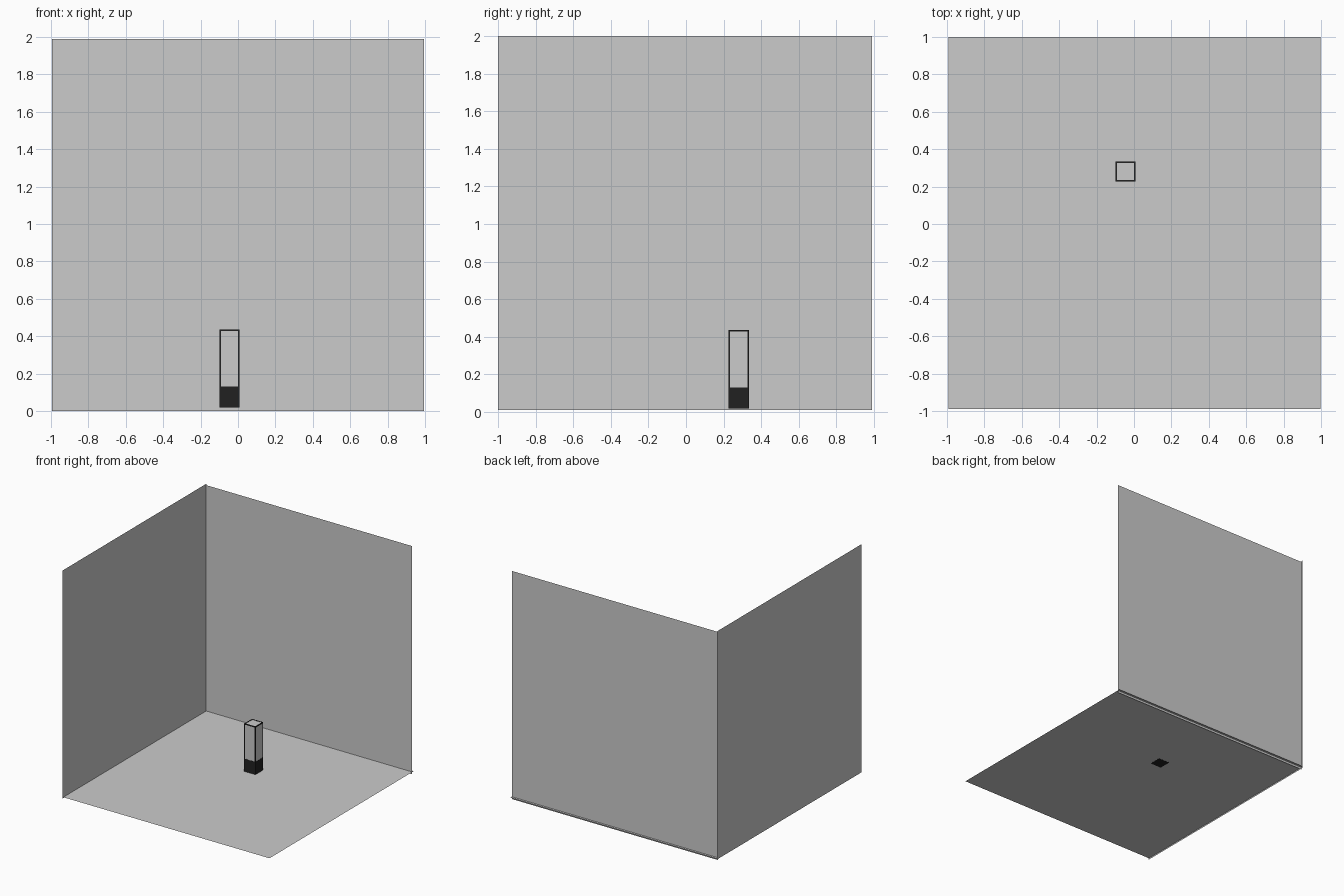
import bpy, bmesh
from mathutils import Vector

if "Cube" in bpy.data.objects:
    bpy.data.objects.remove(bpy.data.objects["Cube"])


def obj_from(bm, name, mat=None):
    me = bpy.data.meshes.new(name)
    bm.to_mesh(me)
    bm.free()
    ob = bpy.data.objects.new(name, me)
    bpy.context.collection.objects.link(ob)
    if mat:
        me.materials.append(mat)
    return ob


def add_box(bm, lo, hi):
    lo, hi = Vector(lo), Vector(hi)
    verts = bmesh.ops.create_cube(bm, size=1)["verts"]
    for v in verts:
        v.co = (lo + hi) / 2 + v.co * (hi - lo)


def panel(name, corner, u, v):
    # single-sided room panel spanned by two edge vectors
    bm = bmesh.new()
    c, u, v = Vector(corner), Vector(u), Vector(v)
    bm.faces.new([bm.verts.new(p) for p in (c, c + u, c + u + v, c + v)])
    return obj_from(bm, name)


black = bpy.data.materials.new("black")
black.diffuse_color = (0.015, 0.015, 0.015, 1)
black.use_nodes = True
black.node_tree.nodes["Principled BSDF"].inputs["Base Color"].default_value = black.diffuse_color

# Room: floor and two walls
S = 1.99
panel("floor", (-0.993, -0.99, 0.02), (S, 0, 0), (0, S, 0))
panel("back_wall", (-0.995, 0.98, 0.0), (S, 0, 0), (0, 0, S))
panel("left_wall", (-0.995, -1.0, 0.01), (0, S, 0), (0, 0, S))

# Display case: solid plinth, glass block, thin frame bars
x0, x1, y0, y1 = -0.099, 0.009, 0.227, 0.335
z0, zb, z1 = 0.019, 0.13, 0.437
t = 0.008

bm = bmesh.new()
add_box(bm, (x0, y0, z0), (x1, y1, zb))
obj_from(bm, "case_base", black)

bm = bmesh.new()
e = 0.002
add_box(bm, (x0 + e, y0 + e, zb), (x1 - e, y1 - e, z1 - e))
obj_from(bm, "case_glass")

bm = bmesh.new()
for x in (x0, x1 - t):
    for y in (y0, y1 - t):
        add_box(bm, (x, y, zb), (x + t, y + t, z1 - t))  # corner posts
for y in (y0, y1 - t):
    add_box(bm, (x0, y, z1 - t), (x1, y + t, z1))  # top rails along x
for x in (x0, x1 - t):
    add_box(bm, (x, y0 + t, z1 - t), (x + t, y1 - t, z1))  # top rails along y
obj_from(bm, "case_frame", black)
